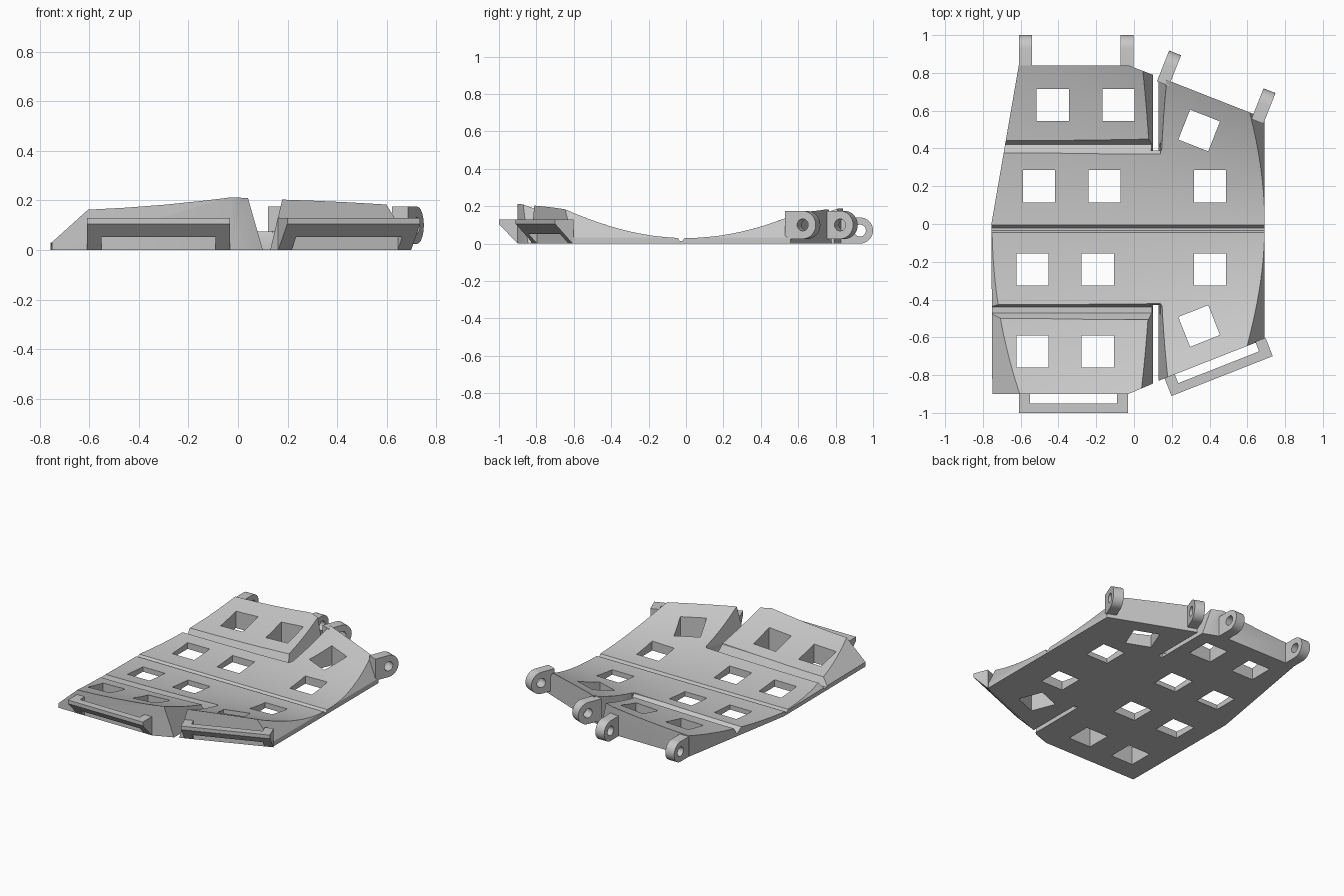
import bpy, bmesh, math
from mathutils import Matrix, Vector

if "Cube" in bpy.data.objects:
    bpy.data.objects.remove(bpy.data.objects["Cube"])

grey = bpy.data.materials.new("plain_grey")
grey.diffuse_color = (0.58, 0.58, 0.58, 1)
grey.use_nodes = True
grey.node_tree.nodes["Principled BSDF"].inputs["Base Color"].default_value = grey.diffuse_color
TILT = math.radians(21.5)


def finish(name, bm):
    bmesh.ops.recalc_face_normals(bm, faces=bm.faces)
    me = bpy.data.meshes.new(name)
    bm.to_mesh(me)
    bm.free()
    me.materials.append(grey)
    ob = bpy.data.objects.new(name, me)
    bpy.context.collection.objects.link(ob)
    return ob


def loft(name, rings):
    """Closed solid from a list of equal-length point rings."""
    bm = bmesh.new()
    rows = [[bm.verts.new(p) for p in ring] for ring in rings]
    n = len(rows[0])
    for a, b in zip(rows, rows[1:]):
        for i in range(n):
            j = (i + 1) % n
            bm.faces.new((a[i], a[j], b[j], b[i]))
    bm.faces.new(rows[0][::-1])
    bm.faces.new(rows[-1])
    return finish(name, bm)


def prism(name, pts, axis, lo, hi):
    """Extrude a 2D profile along x (y,z), y (x,z) or z (x,y)."""
    place = {"x": lambda p, t: (t, p[0], p[1]),
             "y": lambda p, t: (p[0], t, p[1]),
             "z": lambda p, t: (p[0], p[1], t)}[axis]
    return loft(name, [[place(p, t) for p in pts] for t in (lo, hi)])


def boolean(ob, cutter, op="DIFFERENCE"):
    mod = ob.modifiers.new("cut", "BOOLEAN")
    mod.operation, mod.solver, mod.object = op, "EXACT", cutter
    bpy.context.view_layer.objects.active = ob
    bpy.ops.object.modifier_apply(modifier=mod.name)
    bpy.data.objects.remove(cutter)


def smooth(ob):
    bpy.ops.object.select_all(action="DESELECT")
    ob.select_set(True)
    bpy.context.view_layer.objects.active = ob
    bpy.ops.object.shade_smooth_by_angle(angle=math.radians(25))


def top_z(x, y):
    """Concave upper surface, steeper toward the right side."""
    return 0.03 + (0.23 + 0.17 * x + 0.1 * x * x) * y * y


# Panel: curved-top slab trimmed to the outline
rings = []
for i in range(13):
    x = -.9 + 1.8 * i / 12
    ys = [-1.05 + 2.1 * j / 36 for j in range(37)]
    rings.append([(x, y, top_z(x, y)) for y in ys] + [(x, 1.05, -.2), (x, -1.05, -.2)])
panel = loft("panel", rings)
outline = [(-.75, -.9), (-.03, -.9), (.10, -.845), (.13, -.83), (.69, -.61),
           (.69, .56), (.13, .78), (.10, .79), (-.03, .84), (-.61, .84), (-.755, 0)]
boolean(panel, prism("outline_cutter", outline, "z", 0, .8), "INTERSECT")

# Sloped side edges
boolean(panel, prism("left_slope", [(-.757, .025), (-.58, .185), (-.58, .7), (-.9, .7), (-.9, .025)],
                     "y", -1.1, 0))
boolean(panel, prism("right_slope", [(.692, .03), (.57, .23), (.57, .7), (.9, .7), (.9, .03)],
                     "y", -1.1, 1.1))

# Slots between the left and right blocks
slot = [(.10, -.1), (.13, -.1), (.13, 0), (.18, .21), (.18, .5), (.04, .5), (.04, .21), (.10, 0)]
boolean(panel, prism("back_slot", slot, "y", .39, 1.1))
boolean(panel, prism("front_slot", slot, "y", -1.1, -.43))

# Cross grooves
boolean(panel, prism("back_groove", [(.37, .06), (.40, .03), (.42, .02), (.47, .12), (.47, .3), (.37, .3)],
                     "x", -1.1, .14))
boolean(panel, prism("front_groove", [(-.415, .3), (-.42, .08), (-.44, .02), (-.47, .02),
                                      (-.505, .08), (-.505, .3)], "x", -1.1, .14))
boolean(panel, prism("middle_groove", [(-.045, .1), (-.045, .032), (-.034, .014), (-.02, .014),
                                       (-.005, .032), (-.005, .1)], "x", -1.1, 1.1))

# Square windows
holes = [(-.43, .63, 0), (-.083, .63, 0), (.345, .495, -TILT), (.345, -.54, TILT)]
holes += [(x, .2, 0) for x in (-.502, -.157, .403)]
holes += [(x, -.24, 0) for x in (-.538, -.192, .403)]
holes += [(x, -.675, 0) for x in (-.538, -.192)]
for x, y, rot in holes:
    h = .085
    cutter = prism("window_cutter", [(-h, -h), (h, -h), (h, h), (-h, h)], "z", -.2, .6)
    cutter.data.transform(Matrix.Translation((x, y, 0)) @ Matrix.Rotation(rot, 4, "Z"))
    boolean(panel, cutter)
smooth(panel)


# Hinge lugs along the back
def lug(name, x, y, z, r, rot):
    n = 16
    pts = [(r * math.cos(a), r * math.sin(a))
           for a in (-math.pi / 2 + math.pi * i / n for i in range(n + 1))]
    ob = prism(name, pts + [(-.10, r), (-.10, -r)], "x", -.034, .034)
    ring = [(.032 * math.cos(math.tau * i / 20), .032 * math.sin(math.tau * i / 20)) for i in range(20)]
    boolean(ob, prism("pin_hole", ring, "x", -.1, .1))
    ob.data.transform(Matrix.Translation((x, y, z)) @ Matrix.Rotation(rot, 4, "Z"))
    smooth(ob)


lug("left_outer_lug", -.575, .93, .07, .07, 0)
lug("left_inner_lug", -.037, .93, .07, .07, 0)
lug("right_inner_lug", .19, .836, .1, .075, -TILT)
lug("right_outer_lug", .69, .636, .1, .075, -TILT)


# Overhanging latch bars along the front
def latch_bar(name, x, y, rot):
    ob = prism(name, [(.005, 0), (.005, .13), (-.1, .13), (-.1, .105), (0, 0)], "x", -.288, .288)
    boolean(ob, prism("bar_gap", [(-.23, -.05), (.23, -.05), (.23, .1), (-.23, .1)], "z", -.1, .3))
    ob.data.transform(Matrix.Translation((x, y, 0)) @ Matrix.Rotation(rot, 4, "Z"))


latch_bar("left_latch_bar", -.32, -.9, 0)
latch_bar("right_latch_bar", .43, -.712, TILT)
